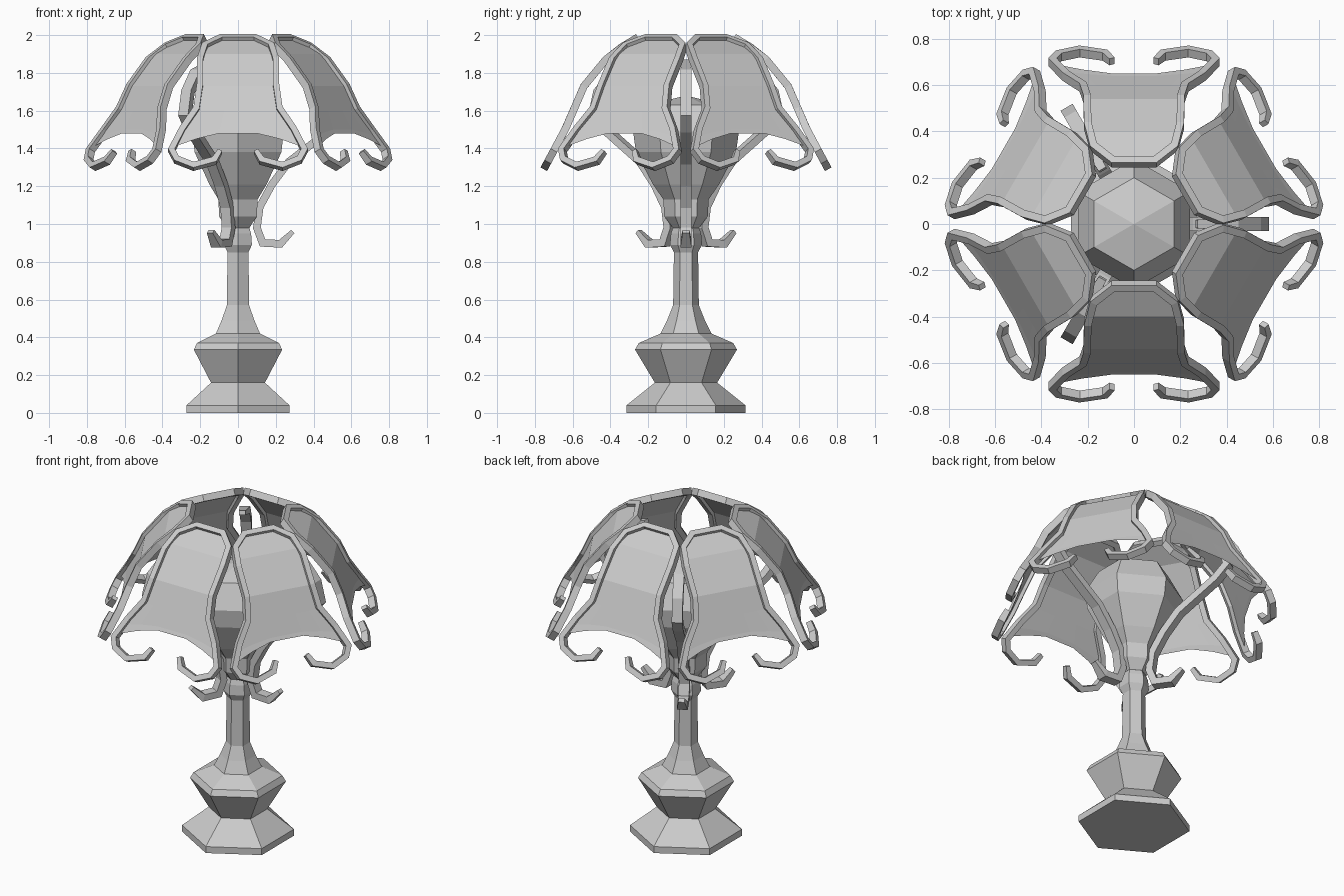
import bpy, bmesh, math
from mathutils import Vector

if "Cube" in bpy.data.objects:
    bpy.data.objects.remove(bpy.data.objects["Cube"])

grey = bpy.data.materials.new("plain_grey")
grey.use_nodes = True
COLOUR = (0.6, 0.6, 0.6, 1)
grey.diffuse_color = COLOUR
grey.node_tree.nodes["Principled BSDF"].inputs["Base Color"].default_value = COLOUR


def finish(bm, name, fix_normals=True):
    if fix_normals:
        bmesh.ops.recalc_face_normals(bm, faces=bm.faces)
    mesh = bpy.data.meshes.new(name)
    bm.to_mesh(mesh)
    bm.free()
    mesh.materials.append(grey)
    return mesh


def place(mesh, name, angle=0):
    ob = bpy.data.objects.new(name, mesh)
    ob.rotation_euler.z = angle
    bpy.context.scene.collection.objects.link(ob)


def lathe(name, profile, sides=6):
    """Faceted turned part, with corners on the y axis."""
    bm = bmesh.new()
    rings = []
    for r, z in profile:
        rings.append([bm.verts.new((r * math.sin(math.tau * i / sides),
                                    r * math.cos(math.tau * i / sides), z))
                      for i in range(sides)])
    for a, b in zip(rings, rings[1:]):
        for i in range(sides):
            j = (i + 1) % sides
            bm.faces.new((a[i], a[j], b[j], b[i]))
    bm.faces.new(rings[0])
    bm.faces.new(rings[-1])
    bmesh.ops.remove_doubles(bm, verts=bm.verts, dist=0.0005)
    place(finish(bm, name), name)


def sweep(bm, path, normal_at, width, depth, tips=0.6):
    """Rectangular bar along a path; normal_at gives the depth direction."""
    rings = []
    last = len(path) - 1
    for i, p in enumerate(path):
        before = (p - path[max(i - 1, 0)]).normalized()
        after = (path[min(i + 1, last)] - p).normalized()
        n = normal_at(p)
        side = (before + after).normalized().cross(n).normalized()
        s = tips if i in (0, last) else 1
        stretch = 1
        if 0 < i < last:
            stretch = 1 / max(0.75, math.cos(before.angle(after) / 2))
        rings.append([bm.verts.new(p + side * a * width / 2 * s * stretch + n * b * depth / 2 * s)
                      for a, b in ((-1, -1), (1, -1), (1, 1), (-1, 1))])
    for a, b in zip(rings, rings[1:]):
        for i in range(4):
            j = (i + 1) % 4
            bm.faces.new((a[i], a[j], b[j], b[i]))
    bm.faces.new(rings[0])
    bm.faces.new(rings[-1])


def interp(table, x):
    """Piecewise linear lookup in rows of (x, value), x descending."""
    for (x0, v0), (x1, v1) in zip(table, table[1:]):
        if x >= x1:
            break
    return v0 + (v1 - v0) * (x - x0) / (x1 - x0)


# Turned base, stem and bulb
lathe("base_and_stem", [(.315, 0), (.315, .04), (.165, .16), (.27, .335), (.25, .37),
                        (.135, .42), (.1, .49), (.068, .57), (.064, .85), (.085, .89),
                        (.08, .95), (.062, 1.0), (.062, 1.14)])
lathe("bulb", [(.12, 1.13), (.175, 1.21), (.265, 1.38), (.28, 1.49), (.2, 1.63), (0, 1.68)])
lathe("bulb_socket", [(.07, .98), (.115, 1.04), (.12, 1.13)])

# Three curved support arms with turned-up feet
ARM = [(.29, .96), (.225, .895), (.13, .9), (.1, .98), (.115, 1.09), (.18, 1.21),
       (.27, 1.33), (.49, 1.5), (.56, 1.58), (.53, 1.7), (.44, 1.8), (.27, 1.86)]
bm = bmesh.new()
sweep(bm, [Vector((r, 0, z)) for r, z in ARM], lambda p: Vector((0, 1, 0)), .04, .06)
arm = finish(bm, "support_arm")
for k in range(3):
    place(arm, f"support_arm_{k + 1}", math.tau * k / 3)

# Shade surface: radius by height
CURVE = [(1.985, .26), (1.9, .4), (1.73, .54), (1.5, .64), (1.305, .745)]


def on_shade(x, z):
    return Vector((x, -interp(CURVE, z), z))


def shade_normal(p):
    slope = (interp(CURVE, p.z + .03) - interp(CURVE, p.z - .03)) / .06
    return Vector((0, -1, -slope)).normalized()


# Petal frame: half outline from the curl tip to the top, then mirrored
HALF = [(.095, 1.385), (.125, 1.335), (.235, 1.305), (.325, 1.34), (.352, 1.39), (.295, 1.5),
        (.22, 1.61), (.202, 1.73), (.2, 1.87), (.175, 1.94), (.09, 1.98)]
outline = HALF + [(-x, z) for x, z in reversed(HALF)]
bm = bmesh.new()
sweep(bm, [on_shade(x, z) for x, z in outline], shade_normal, .032, .04, .8)
frame = finish(bm, "petal_frame")

# Petal panel: banded sheet with an arched lower edge
WIDTH = [(1.98, .09), (1.94, .175), (1.87, .2), (1.73, .202), (1.61, .22), (1.5, .295), (1.4, .34)]
COLUMNS = [(-1, 1.41, 1.94), (-.7, 1.45, 1.96), (-.33, 1.48, 1.98),
           (.33, 1.48, 1.98), (.7, 1.45, 1.96), (1, 1.41, 1.94)]
bm = bmesh.new()
grid = []
for u, low, high in COLUMNS:
    levels = [high, 1.9, 1.73, 1.6, 1.5 + (low - 1.48) * .5, low]
    grid.append([bm.verts.new(on_shade(u * interp(WIDTH, min(z, 1.94)), z)) for z in levels])
for a, b in zip(grid, grid[1:]):
    for i in range(len(a) - 1):
        bm.faces.new((a[i], a[i + 1], b[i + 1], b[i]))
panel = finish(bm, "petal_panel", False)

for k in range(6):
    place(frame, f"petal_frame_{k + 1}", math.tau * k / 6)
    place(panel, f"petal_panel_{k + 1}", math.tau * k / 6)
